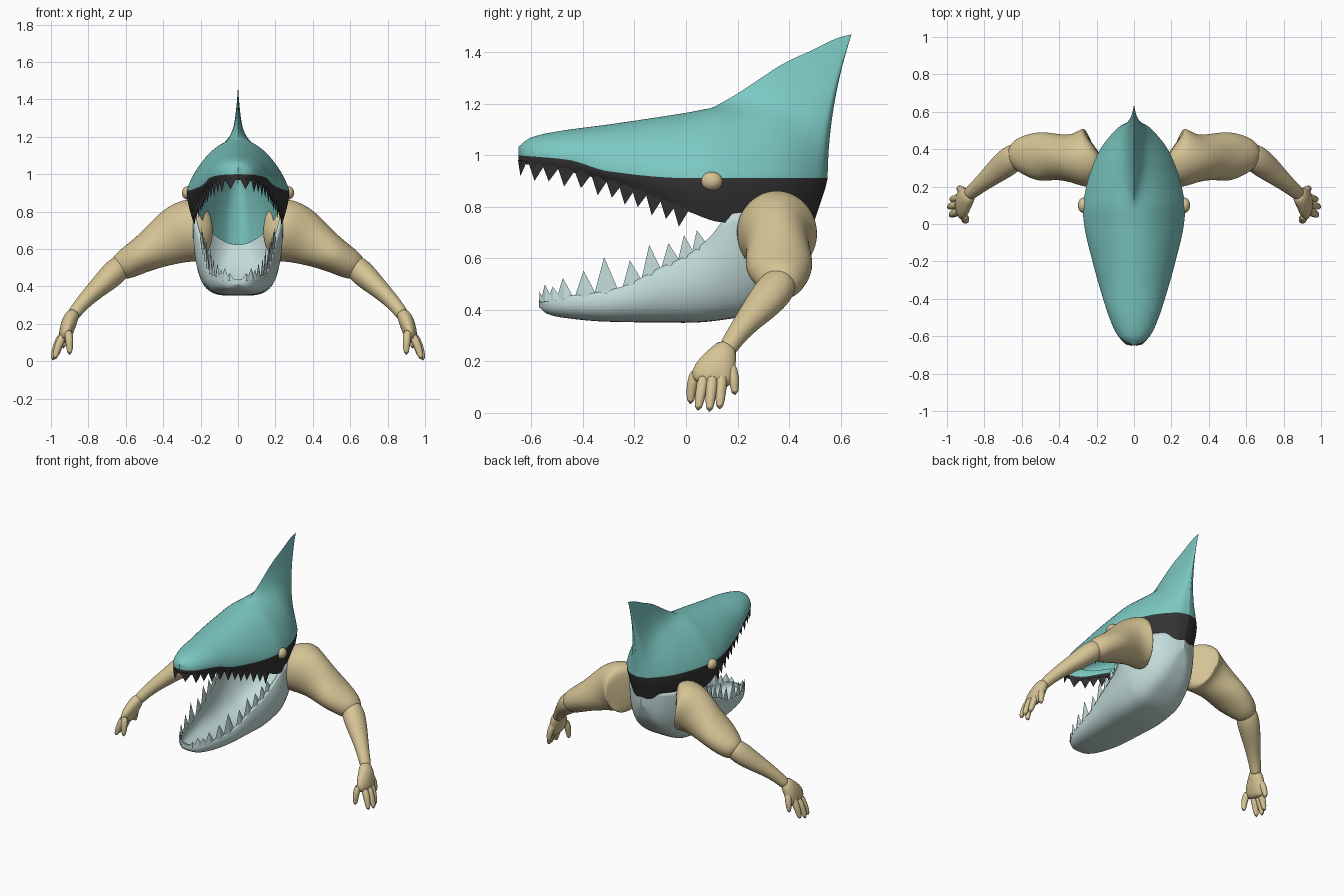
import bpy, bmesh, math
from mathutils import Vector

if "Cube" in bpy.data.objects:
    bpy.data.objects.remove(bpy.data.objects["Cube"])


def material(name, rgb):
    m = bpy.data.materials.new(name)
    m.use_nodes = True
    m.diffuse_color = (*rgb, 1)
    m.node_tree.nodes["Principled BSDF"].inputs["Base Color"].default_value = (*rgb, 1)
    return m


TEAL = material("teal skin", (0.2, 0.58, 0.54))
DARK = material("dark gum", (0.033, 0.033, 0.033))
PALE = material("pale jaw", (0.54, 0.71, 0.69))
TAN = material("tan flesh", (0.67, 0.55, 0.3))


def finish(bm, name, mats, smooth=True, mirror=False, subdiv=0, angle=50):
    bmesh.ops.remove_doubles(bm, verts=bm.verts, dist=0.0005)
    bmesh.ops.recalc_face_normals(bm, faces=bm.faces)
    mesh = bpy.data.meshes.new(name)
    bm.to_mesh(mesh)
    bm.free()
    ob = bpy.data.objects.new(name, mesh)
    bpy.context.collection.objects.link(ob)
    for m in mats:
        mesh.materials.append(m)
    if mirror:
        ob.modifiers.new("mirror", "MIRROR").use_mirror_merge = False
    if subdiv:
        s = ob.modifiers.new("subdivision", "SUBSURF")
        s.levels = s.render_levels = subdiv
    if smooth:
        bpy.ops.object.select_all(action="DESELECT")
        ob.select_set(True)
        bpy.context.view_layer.objects.active = ob
        bpy.ops.object.shade_smooth_by_angle(angle=math.radians(angle))
    return ob


def profile(*keys):
    """Smooth curve without overshoot through (y, value) pairs."""
    d = [(b[1] - a[1]) / (b[0] - a[0]) for a, b in zip(keys, keys[1:])]
    m = [d[0]] + [2 * p * q / (p + q) if p * q > 0 else 0 for p, q in zip(d, d[1:])] + [d[-1]]

    def value(y):
        y = min(max(y, keys[0][0]), keys[-1][0])
        i = max(k for k in range(len(d)) if keys[k][0] <= y)
        h = keys[i + 1][0] - keys[i][0]
        t = (y - keys[i][0]) / h
        a, b = keys[i][1], keys[i + 1][1]
        return (a * (1 + 2 * t) * (1 - t) ** 2 + b * t * t * (3 - 2 * t)
                + h * m[i] * t * (1 - t) ** 2 + h * m[i + 1] * t * t * (t - 1))
    return value


def loft(sections, pick=lambda j, n: 0):
    bm = bmesh.new()
    rows = [[bm.verts.new(p) for p in s] for s in sections]
    for a, b in zip(rows, rows[1:]):
        for j in range(len(a) - 1):
            f = bm.faces.new((a[j], a[j + 1], b[j + 1], b[j]))
            f.material_index = pick(j, len(a) - 1)
    return bm


def stations(y0, y1, n):
    """Positions crowded towards both ends."""
    return [y0 + (y1 - y0) * (1 - math.cos(math.pi * i / n)) / 2 for i in range(n + 1)]


def both_sides(half):
    return half + [Vector((-p.x, p.y, p.z)) for p in reversed(half[:-1])]


# Head shape along its length
head_w = profile((-.65, 0), (-.635, .045), (-.6, .085), (-.5, .132), (-.4, .165), (-.2, .222), (0, .267),
                 (.08, .274), (.2, .255), (.3, .225), (.4, .18), (.5, .1), (.535, .055), (.55, 0))
head_top = profile((-.65, 1.035), (-.6, 1.07), (-.5, 1.093), (-.3, 1.12), (0, 1.165), (.12, 1.185),
                   (.3, 1.18), (.45, 1.13), (.55, 1.05))
head_band = profile((-.65, 1.0), (-.46, .983), (-.3, .938), (0, .912), (.55, .912))
head_rim = profile((-.65, .97), (-.6, .962), (-.4, .925), (-.2, .862), (0, .785), (.15, .74), (.55, .74))
fin = profile((.1, 0), (.18, .05), (.27, .12), (.36, .2), (.45, .29), (.52, .385), (.55, .42))
roof_slope = profile((-.5, 1.0), (-.2, 1.25), (.1, 1.65), (.55, 1.65))
LOW, HIGH = 5, 26


def head_section(y):
    w, top, rim, lift = head_w(y), head_top(y), head_rim(y), fin(y)
    band = head_band(y)
    half = []
    for k in range(LOW):
        t = k / LOW
        half.append(Vector((w * (.88 + .12 * math.sin(t * math.pi / 2)), y, rim + (band - rim) * t)))
    for k in range(HIGH + 1):
        t = math.pi / 2 * (1 - (1 - k / HIGH) ** 1.7)
        x = w * math.cos(t)
        rise = math.sin(t) ** roof_slope(y)
        half.append(Vector((x, y, band + (top - band + lift * math.exp(-x / .03)) * rise)))
    half[-1].x = 0
    # Sweep the fin backwards and tuck the nape forwards
    ramp = max(0, y / .55)
    for p in half:
        if p.z > .9:
            p.y += .09 * ramp * ((p.z - .9) / .56) ** 2
        else:
            p.y -= .05 * ramp ** 2 * (.9 - p.z) / .15
    return both_sides(half)


bm = loft([head_section(y) for y in stations(-.65, .55, 80)],
          lambda j, n: 1 if j < LOW or j >= n - LOW else 0)
finish(bm, "head_and_fin", [TEAL, DARK])

# Mouth lining, tucked inside the head and reaching down into the throat
throat = profile((-.65, .99), (-.3, .94), (0, .85), (.15, .79), (.3, .74), (.42, .68), (.55, .62))


def lining_section(y):
    w, low = head_w(y) * .8, throat(y)
    high = head_top(y) - .05
    half = []
    for k in range(17):
        t = math.pi / 2 * k / 16
        half.append(Vector((w * math.cos(t), y * .82, low + (high - low) * math.sin(t))))
    half[-1].x = 0
    return both_sides(half)


finish(loft([lining_section(y) for y in stations(-.65, .55, 40)]), "mouth_lining", [TEAL])

# Lower jaw, an open trough whose rim leans inwards
jaw_w = profile((-.57, 0), (-.56, .05), (-.53, .09), (-.45, .135), (-.3, .175), (-.1, .213), (.05, .238),
                (.17, .25), (.3, .216), (.42, .145), (.48, .06), (.5, 0))
jaw_rim = profile((-.57, .44), (-.5, .45), (-.35, .467), (-.25, .49), (-.1, .565), (0, .61), (.1, .69),
                  (.16, .765), (.2, .778), (.5, .785))
jaw_low = profile((-.57, .41), (-.54, .385), (-.48, .37), (-.3, .354), (0, .35), (.2, .37), (.35, .45),
                  (.45, .57), (.5, .7))
rim_lean = profile((-.57, .1), (-.2, .14), (.05, .16), (.2, .04), (.5, 0))


def rim_width(y):
    return jaw_w(y) * (1 - rim_lean(y))


def jaw_section(y):
    w, rim, low, lean = jaw_w(y), jaw_rim(y), jaw_low(y), rim_lean(y)
    half = []
    for k in range(21):
        t = math.pi / 2 * k / 20
        c = max(0, math.cos(t))
        x = w * c ** .5 * (1 - lean * (1 - k / 20) ** 4)
        half.append(Vector((x, y, rim - (rim - low) * math.sin(t) ** .95)))
    half[-1].x = 0
    return both_sides(half)


jaw = finish(loft([jaw_section(y) for y in stations(-.57, .5, 60)]), "lower_jaw", [PALE])
thick = jaw.modifiers.new("thickness", "SOLIDIFY")
thick.thickness = .012
thick.offset = -1


# Teeth: flattened spikes standing along a rim
def teeth(name, width, rim, inset, spots, mat, up):
    def at(y):
        return Vector((width(y) * inset, y, rim(y)))
    bm = bmesh.new()
    for i, (y, size, half) in enumerate(spots):
        p = at(y)
        along = (at(y + .008) - at(y - .008)).normalized()
        across = along.cross(Vector((0, 0, 1))).normalized()
        p.z -= up * .012
        base = [p + along * half, p + across * .01, p - along * half, p - across * .01]
        tip = p + Vector((0, -.008, up * (size + .012) * (1 if i % 2 else .88)))
        for side in (1, -1):
            ring = [bm.verts.new((side * v.x, v.y, v.z)) for v in base]
            apex = bm.verts.new((side * tip.x, tip.y, tip.z))
            for k in range(4):
                bm.faces.new((ring[k], ring[(k + 1) % 4], apex))
            bm.faces.new(ring)
    finish(bm, name, [mat], smooth=False)


upper = [(y, .056 + .012 * (y + .65) / .6, .037) for y in
         (-.635, -.58, -.525, -.465, -.4, -.335, -.28, -.23, -.18, -.125, -.07, -.02)]
teeth("upper_teeth", head_w, head_rim, .88, upper, DARK, -1)
lower = [(y, s, .022 + s * .22) for y, s in
         ((-.56, .035), (-.54, .055), (-.51, .05), (-.47, .07), (-.39, .105), (-.31, .13), (-.21, .1),
          (-.135, .105), (-.06, .09), (0, .08), (.05, .075))]
teeth("lower_teeth", rim_width, jaw_rim, .97, lower, PALE, 1)


# Limbs: tubes through rings of (x, y, z, depth radius, thickness radius)
def limb(name, rings, sides=14, subdiv=1):
    bm = bmesh.new()
    pts = [Vector(r[:3]) for r in rings]
    loops = []
    for i, r in enumerate(rings):
        t = (pts[min(i + 1, len(pts) - 1)] - pts[max(i - 1, 0)]).normalized()
        u = Vector((0, 1, 0))
        u = (u - t * u.dot(t)).normalized()
        v = t.cross(u)
        angles = [2 * math.pi * k / sides for k in range(sides)]
        loops.append([bm.verts.new(pts[i] + u * r[3] * math.cos(a) + v * r[4] * math.sin(a)) for a in angles])
    for a, b in zip(loops, loops[1:]):
        for k in range(sides):
            bm.faces.new((a[k], a[(k + 1) % sides], b[(k + 1) % sides], b[k]))
    bm.faces.new(loops[0])
    bm.faces.new(loops[-1])
    return finish(bm, name, [TAN], mirror=True, subdiv=subdiv, angle=80)


limb("upper_arms", [(.185, .38, .705, .11, .12), (.205, .365, .705, .15, .16), (.25, .35, .7, .174, .177),
                    (.33, .35, .675, .125, .16), (.42, .36, .62, .125, .125), (.5, .36, .575, .138, .1),
                    (.57, .37, .535, .115, .088), (.63, .372, .5, .085, .075), (.66, .37, .485, .045, .045)], 16, 2)
limb("forearms", [(.6, .385, .525, .04, .04), (.625, .37, .51, .07, .065), (.67, .335, .465, .08, .072),
                  (.74, .28, .4, .066, .056), (.81, .22, .335, .047, .044), (.87, .17, .265, .038, .036),
                  (.885, .155, .235, .036, .036)], 14, 2)
limb("palms", [(.87, .16, .27, .036, .032), (.895, .145, .23, .056, .042), (.912, .12, .18, .08, .042),
               (.925, .095, .135, .084, .036), (.93, .09, .105, .066, .022)])
digits = {"thumbs": ((.905, .165, .2), (.93, .188, .14), (.935, .19, .065)),
          "index_fingers": ((.93, .14, .16), (.958, .135, .085), (.98, .13, .01)),
          "middle_fingers": ((.935, .105, .15), (.972, .097, .08), (.993, .09, .0)),
          "ring_fingers": ((.93, .07, .15), (.963, .058, .08), (.983, .045, .005)),
          "little_fingers": ((.91, .045, .17), (.9, .02, .11), (.9, .017, .03))}
for name, path in digits.items():
    limb(name, [(*p, r, r) for p, r in zip(path, (.026, .023, .015))], 10)

# Eyes
bm = bmesh.new()
bmesh.ops.create_uvsphere(bm, u_segments=20, v_segments=12, radius=.038)
bmesh.ops.scale(bm, verts=bm.verts, vec=(.85, 1.1, .95))
bmesh.ops.translate(bm, verts=bm.verts, vec=(.268, .1, .9))
finish(bm, "eyes", [TAN], mirror=True, angle=80)
